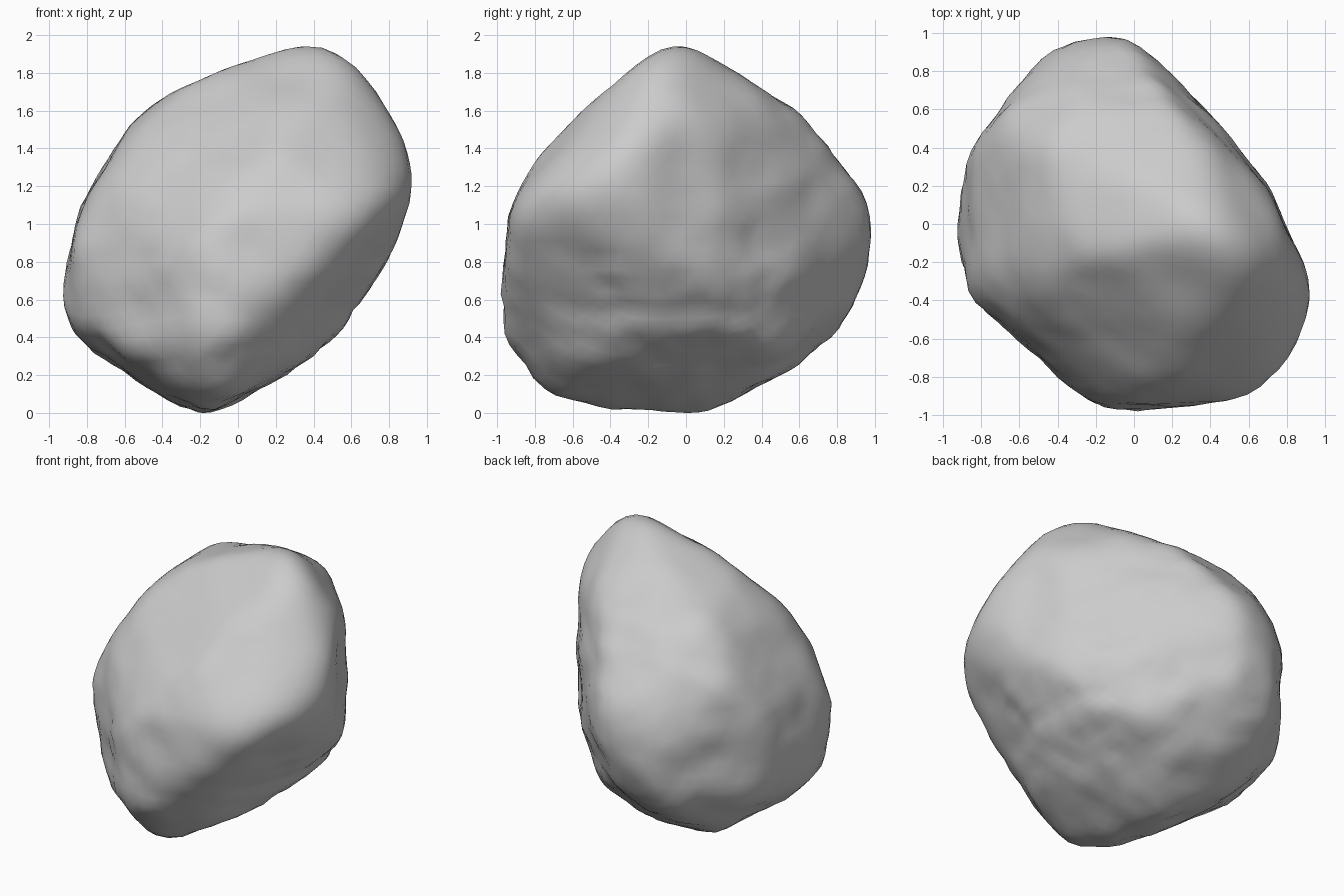
import bpy
import bmesh
from math import sin, cos, radians, sqrt
from mathutils import Vector, noise

if "Cube" in bpy.data.objects:
    bpy.data.objects.remove(bpy.data.objects["Cube"], do_unlink=True)

# Outline profiles of the boulder about its middle, seen along six directions
FRONT = [(.36, 1), (.42, 1.01), (.52, .98), (.63, .84), (.73, .72), (.78, .61), (.88, .47),
         (.92, .31), (.9, .12), (.78, -.14), (.74, -.23), (.55, -.52), (.4, -.67), (.2, -.86),
         (.05, -.96), (-.22, -1.01), (-.33, -.94), (-.5, -.8), (-.73, -.67), (-.88, -.5),
         (-.93, -.42), (-.84, .08), (-.72, .29), (-.57, .53), (-.42, .68), (0, .87)]
SIDE = [(-.05, 1.01), (.03, 1), (.25, .82), (.6, .6), (.75, .42), (.9, .22), (.98, .04),
        (.98, -.1), (.9, -.35), (.78, -.52), (.6, -.76), (.35, -.9), (.02, -1.01), (-.2, -.94),
        (-.45, -.94), (-.7, -.88), (-.88, -.78), (-.96, -.6), (-.99, -.37), (-.92, .08),
        (-.78, .4), (-.6, .62), (-.4, .77), (-.2, .94)]
TOP = [(-.1, .99), (.05, .95), (.2, .79), (.4, .56), (.7, .18), (.8, -.06), (.88, -.18),
       (.92, -.38), (.88, -.6), (.81, -.79), (.5, -.93), (.15, -.99), (-.15, -.95), (-.35, -.83),
       (-.6, -.6), (-.85, -.38), (-.92, -.1), (-.9, .15), (-.84, .4), (-.68, .6), (-.55, .82),
       (-.35, .94)]
FRONT_CORNER = [(.28, .84), (-.24, .78), (-.59, .52), (-.82, .17), (-.9, -.11), (-.87, -.37),
                (-.78, -.78), (-.61, -1), (-.53, -1), (.01, -.85), (.53, -.57), (.69, -.25),
                (.7, .17), (.59, .65), (.39, .8)]
BACK_CORNER = [(-.35, 1.06), (-.23, 1.04), (.22, .76), (.63, .39), (.8, .11), (.9, -.25),
               (.84, -.59), (.47, -.85), (.09, -.99), (-.29, -.86), (-.58, -.59), (-.68, -.24),
               (-.7, .08), (-.61, .58), (-.51, .87)]
UNDER_CORNER = [(-.47, .99), (-.25, 1), (.29, .8), (.73, .57), (.94, .11), (.9, -.49),
                (.58, -.83), (0, -1.11), (-.28, -1.13), (-.47, -1.03), (-.85, -.46),
                (-1.13, .11), (-1.03, .52), (-.78, .75)]

# Each outline with its horizontal and vertical axis
S, C, H = sin(radians(20)), cos(radians(20)), sqrt(.5)
OUTLINES = [
    (FRONT, Vector((1, 0, 0)), Vector((0, 0, 1))),
    (SIDE, Vector((0, 1, 0)), Vector((0, 0, 1))),
    (TOP, Vector((1, 0, 0)), Vector((0, 1, 0))),
    (FRONT_CORNER, Vector((H, H, 0)), Vector((-S * H, S * H, C))),
    (BACK_CORNER, Vector((-H, -H, 0)), Vector((S * H, -S * H, C))),
    (UNDER_CORNER, Vector((-H, H, 0)), Vector((S * H, S * H, C))),
]

# Broad fracture planes that shave the corners: normal and distance
FACETS = [((.76, -.35, -.55), .8), ((-.45, -.66, .6), .85), ((.22, -.74, .63), .87),
          ((.6, -.55, .58), .98), ((.6, .5, .62), .86), ((-.5, .6, .62), .87),
          ((-.55, .55, -.62), .98), ((.55, .55, -.6), .84), ((-.55, -.55, -.62), 1.05)]


def outline_reach(points, p, q):
    """Distance along the flat ray (p, q) to the outline."""
    best = 0
    for (ax, ay), (bx, by) in zip(points, points[1:] + points[:1]):
        ex, ey = bx - ax, by - ay
        det = p * ey - q * ex
        if abs(det) < 1e-9:
            continue
        dist = (ax * ey - ay * ex) / det
        along = (ax * q - ay * p) / det
        if dist > 0 and -1e-6 <= along <= 1 + 1e-6:
            best = max(best, dist)
    return best


def reach(direction, power=80, grow=1.012):
    """Nearly hard minimum of all outlines and facets along a direction."""
    total = 0
    for points, across, up in OUTLINES:
        r = outline_reach(points, direction.dot(across), direction.dot(up))
        if r > 0:
            total += r ** -power
    for normal, distance in FACETS:
        facing = direction.dot(Vector(normal))
        if facing > 0:
            total += (facing / distance) ** power
    return grow * total ** (-1 / power)


def relax(bm, factor):
    """Move every vertex towards (or away from) the mean of its neighbours."""
    moves = []
    for v in bm.verts:
        around = [e.other_vert(v).co for e in v.link_edges]
        moves.append((sum(around, Vector()) / len(around) - v.co) * factor)
    for v, move in zip(bm.verts, moves):
        v.co += move


def roughness(p):
    """Bumps and ledges, stronger low down and at the back."""
    low = min(max(.4 - p.z, 0), 1)
    back = min(max(p.y, 0), 1)
    strength = .008 + .022 * max(low, back * .7)
    stretched = Vector((p.x * 3, p.y * 3, p.z * 4.5))
    return strength * (noise.noise(stretched) + .6 * noise.noise(stretched * 2.3))


# Boulder body, worn along its breaks without shrinking, then roughened
bm = bmesh.new()
bmesh.ops.create_icosphere(bm, subdivisions=5, radius=1)
for v in bm.verts:
    d = v.co.normalized()
    v.co = d * reach(d)
for _ in range(6):
    relax(bm, .6)
    relax(bm, -.55)
relax(bm, .5)
for v in bm.verts:
    v.co += v.co.normalized() * roughness(v.co)

# Rest it on the ground
ground = min(v.co.z for v in bm.verts)
bmesh.ops.translate(bm, verts=bm.verts, vec=(0, 0, -ground))

mesh = bpy.data.meshes.new("boulder")
bm.to_mesh(mesh)
bm.free()
boulder = bpy.data.objects.new("boulder", mesh)
bpy.context.collection.objects.link(boulder)

# Stone colour
stone = bpy.data.materials.new("grey_stone")
stone.use_nodes = True
grey = (.6, .6, .6, 1)
stone.diffuse_color = grey
stone.node_tree.nodes["Principled BSDF"].inputs["Base Color"].default_value = grey
mesh.materials.append(stone)

# Smooth shading with crisp breaks
bpy.context.view_layer.objects.active = boulder
boulder.select_set(True)
bpy.ops.object.shade_smooth_by_angle(angle=radians(35))
